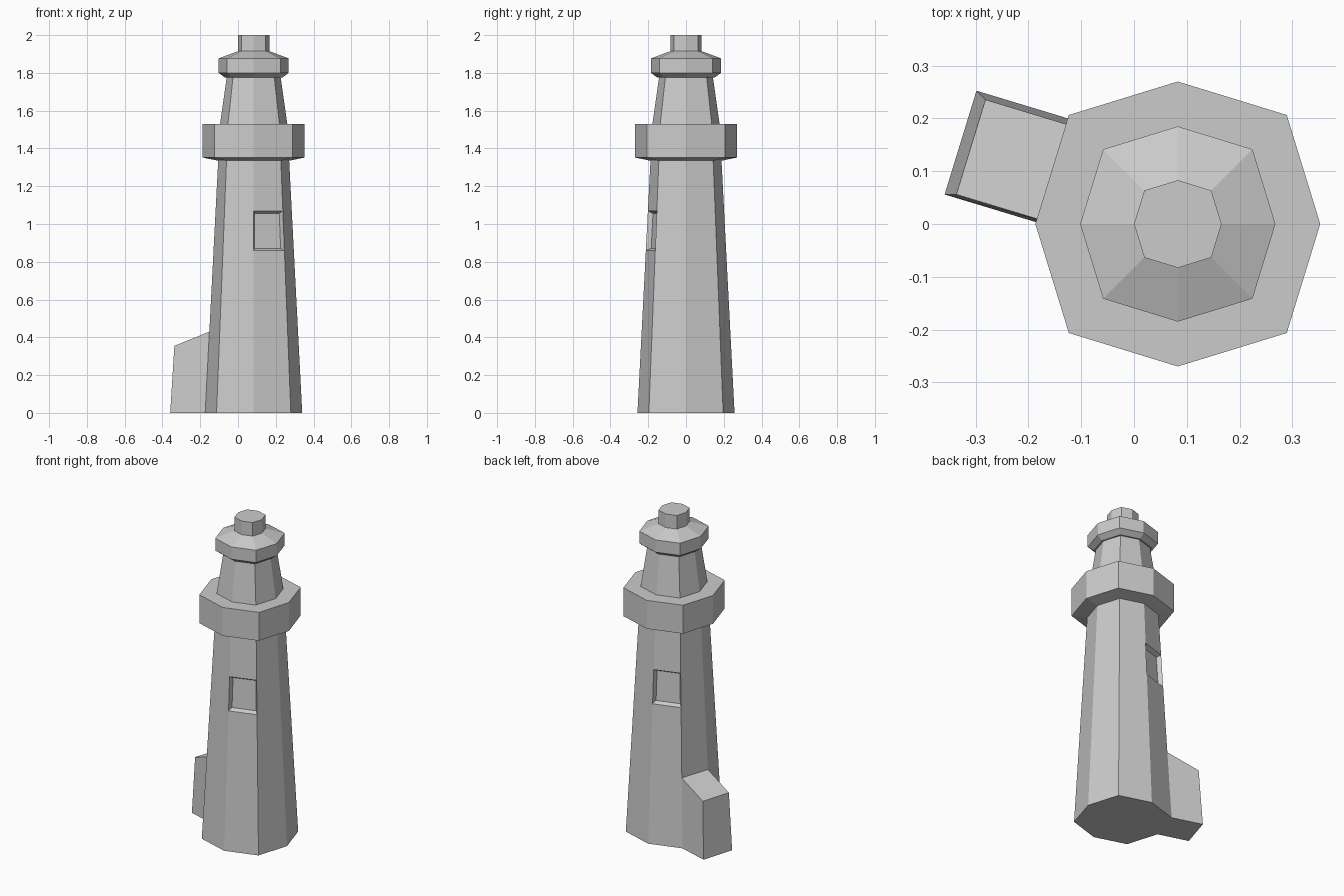
import bpy
import bmesh
from math import atan2, degrees
from mathutils import Vector

if "Cube" in bpy.data.objects:
    bpy.data.objects.remove(bpy.data.objects["Cube"])

CX = 0.083      # tower axis sits off-centre because of the annex
DIAG = 0.765    # diagonal corner offset relative to axis corner radius


def loft(profile, cap_bottom=False, cap_top=False):
    """Stack eight-sided rings given as (radius, z), running bottom to top."""
    bm = bmesh.new()
    rings = []
    for r, z in profile:
        d = r * DIAG
        pts = [(r, 0), (d, d), (0, r), (-d, d), (-r, 0), (-d, -d), (0, -r), (d, -d)]
        rings.append([bm.verts.new((CX + x, y, z)) for x, y in pts])
    for lo, hi in zip(rings, rings[1:]):
        for i in range(8):
            j = (i + 1) % 8
            bm.faces.new((lo[i], lo[j], hi[j], hi[i]))
    if cap_bottom:
        bm.faces.new(rings[0][::-1])
    if cap_top:
        bm.faces.new(rings[-1])
    bm.normal_update()
    return bm


def side_face(bm, angle, z):
    """Wall facet pointing towards the given angle at the given height."""
    def error(f):
        c = f.calc_center_median()
        a = degrees(atan2(c.y, c.x - CX))
        return abs((a - angle + 180) % 360 - 180) + 200 * abs(c.z - z)
    return min((f for f in bm.faces if len(f.verts) == 4), key=error)


def finish(bm, name):
    mesh = bpy.data.meshes.new(name)
    bm.to_mesh(mesh)
    bm.free()
    obj = bpy.data.objects.new(name, mesh)
    bpy.context.collection.objects.link(obj)
    return obj


def radius_at(z):
    return 0.257 - 0.069 * z / 1.335


# Tapered tower shaft
bm = loft([(radius_at(z), z) for z in (0, 0.43, 0.86, 1.07, 1.335)], cap_bottom=True)

# Recessed windows on opposite facets
for angle in (-67.5, 112.5):
    face = side_face(bm, angle, 0.965)
    bmesh.ops.inset_individual(bm, faces=[face], thickness=0.018, depth=-0.025)

# Annex with sloping roof, pulled out of the left-hand facet
wall = side_face(bm, 157.5, 0.215)
annex = bmesh.ops.extrude_discrete_faces(bm, faces=[wall])["faces"][0]
for v in annex.verts:
    v.co += Vector((-0.185, 0.056, -0.075 if v.co.z > 0.2 else 0))
finish(bm, "tower_and_annex")

# Gallery band
finish(loft([(0.188, 1.335), (0.27, 1.352), (0.27, 1.53), (0.178, 1.53)]), "gallery")

# Lantern room
finish(loft([(0.178, 1.53), (0.143, 1.775)]), "lantern_room")

# Roof with chimney-like cap
finish(loft([(0.143, 1.775), (0.152, 1.775), (0.185, 1.80), (0.185, 1.877),
             (0.083, 1.915), (0.083, 2.0)], cap_top=True), "roof")
